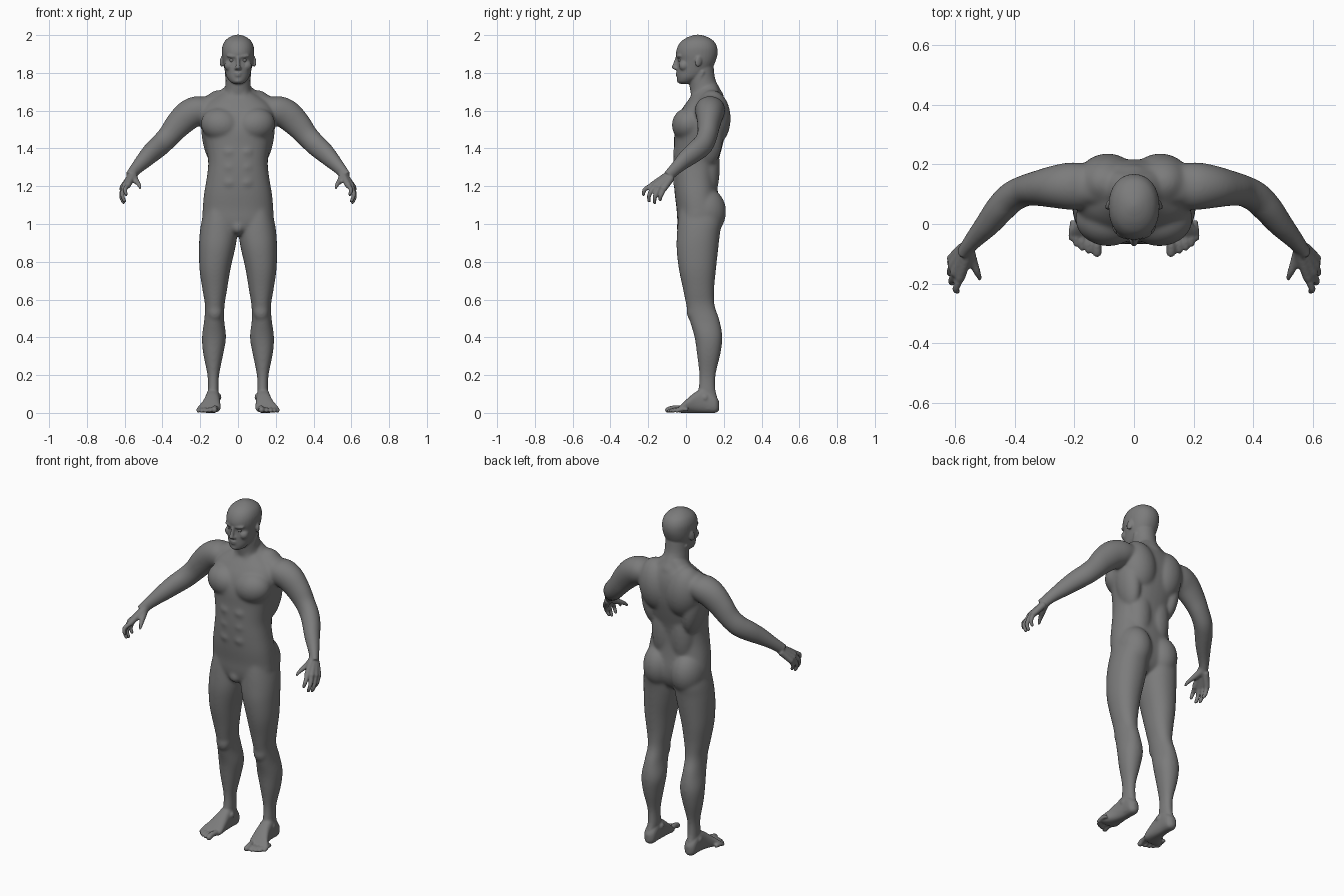
import bpy, bmesh, math
from mathutils import Vector, Matrix, Euler

bm = bmesh.new()


def loft(secs, axis=None, ref=(0, 0, 1), p=2.0, n=28, steps=4):
    """Smooth skin through sections (x, y, z, half_side, half_up)."""
    s = [Vector(q) for q in secs]
    pad = [s[0]] + s + [s[-1]]
    pts = []
    for i in range(len(s) - 1):
        a, b, c, d = pad[i:i + 4]
        for k in range(steps):
            t = k / steps
            pts.append((b * 2 + (c - a) * t + (a * 2 - b * 5 + c * 4 - d) * t * t
                        + (b * 3 - a - c * 3 + d) * t ** 3) * 0.5)
    pts.append(s[-1])
    cen = [Vector(q[:3]) for q in pts]
    rings = []
    for i, q in enumerate(pts):
        t = Vector(axis) if axis else cen[min(i + 1, len(cen) - 1)] - cen[max(i - 1, 0)]
        t.normalize()
        side = t.cross(Vector(ref)).normalized()
        up = side.cross(t)
        ring = []
        for k in range(n):
            ang = 2 * math.pi * k / n
            ca, sa = math.cos(ang), math.sin(ang)
            u = math.copysign(abs(ca) ** (2 / p), ca) * max(q[3], 0.002)
            v = math.copysign(abs(sa) ** (2 / p), sa) * max(q[4], 0.002)
            ring.append(bm.verts.new(cen[i] + side * u + up * v))
        rings.append(ring)
    for r0, r1 in zip(rings, rings[1:]):
        for k in range(n):
            bm.faces.new((r0[k], r0[(k + 1) % n], r1[(k + 1) % n], r1[k]))
    bm.faces.new(rings[0])
    bm.faces.new(rings[-1])


def column(rows, p=2.0, n=32):
    """Upright loft from rows (z, x0, x1, y0, y1)."""
    loft([((a + b) / 2, (c + d) / 2, z, (b - a) / 2, (d - c) / 2) for z, a, b, c, d in rows],
         axis=(0, 0, 1), ref=(0, 1, 0), p=p, n=n)


def blob(c, r, rot=(0, 0, 0)):
    m = Matrix.Translation(c) @ Euler(rot).to_matrix().to_4x4() @ Matrix.Diagonal((*r, 1))
    bmesh.ops.create_uvsphere(bm, u_segments=24, v_segments=14, radius=1, matrix=m)


def digit(path, r0, r1, ref=(0, 0, 1)):
    k = len(path) - 1
    loft([(*c, r0 + (r1 - r0) * i / k, r0 + (r1 - r0) * i / k) for i, c in enumerate(path)], ref=ref, n=14)
    blob(path[-1], (r1, r1, r1))


# Leg
column([(.02, .102, .165, .075, .168), (.07, .105, .162, .062, .168), (.12, .102, .16, .066, .156),
        (.2, .1, .162, .07, .157), (.31, .078, .184, .058, .182), (.4, .063, .191, .045, .193),
        (.49, .073, .179, .019, .178), (.57, .071, .175, .001, .152), (.65, .058, .188, -.015, .149),
        (.76, .04, .204, -.038, .159), (.87, .015, .207, -.05, .171), (.95, .003, .203, -.048, .18),
        (1.02, .01, .192, -.042, .19), (1.1, .03, .17, -.03, .17)], p=2.15)
blob((.122, .035, .535), (.04, .032, .05))          # kneecap
blob((.1, .085, .085), (.012, .018, .018))          # ankle bones
blob((.164, .1, .08), (.01, .018, .018))

# Foot: sections from heel to ball, soles on the ground
loft([(x, y, h / 2 + z0, w, h / 2)
      for x, y, z0, w, h in [(.133, .176, .015, .012, .045), (.133, .155, 0, .033, .09), (.133, .1, 0, .036, .13),
                             (.136, .05, 0, .041, .11), (.143, .01, 0, .05, .078),
                             (.153, -.02, 0, .06, .05), (.158, -.037, .002, .057, .032),
                             (.158, -.046, .007, .048, .018)]], axis=(0, -1, 0), p=2.5)
for x, y, r in [(.124, -.096, .0155), (.152, -.089, .0105), (.174, -.08, .0105), (.193, -.067, .0105), (.209, -.048, .0105)]:
    digit([(x - .006, y + .06, r + .008), (x, y + .025, r + .008), (x, y, r)], r, r)

# Arm and shoulder
loft([(.03, .125, 1.64, .05, .045), (.1, .125, 1.63, .065, .05), (.17, .127, 1.61, .077, .066),
      (.215, .127, 1.6, .08, .078), (.265, .125, 1.575, .072, .079), (.32, .12, 1.522, .06, .071),
      (.365, .112, 1.467, .053, .061), (.41, .09, 1.42, .052, .059), (.45, .05, 1.385, .05, .056),
      (.49, .0, 1.345, .043, .048), (.53, -.045, 1.303, .033, .037), (.56, -.08, 1.268, .025, .031),
      (.573, -.096, 1.252, .022, .03)])
# Neck-to-shoulder slope
loft([(.02, .12, 1.72, .05, .04), (.08, .125, 1.665, .058, .042), (.16, .125, 1.637, .06, .042),
      (.23, .125, 1.61, .055, .045)])

# Hand: palm strands and curled fingers
for base, k, mid, tip in [
        ((.552, -.09, 1.264), (.583, -.18, 1.205), (.598, -.218, 1.183), (.592, -.225, 1.157)),
        ((.56, -.086, 1.258), (.6, -.163, 1.203), (.613, -.194, 1.157), (.601, -.195, 1.122)),
        ((.566, -.082, 1.252), (.609, -.14, 1.197), (.618, -.164, 1.146), (.606, -.166, 1.114)),
        ((.57, -.078, 1.245), (.612, -.116, 1.188), (.616, -.132, 1.152), (.605, -.137, 1.129))]:
    digit([base, k], .02, .0165)
    digit([k, mid, tip], .0135, .0095, ref=(1, 0, 0))
digit([(.555, -.085, 1.255), (.54, -.125, 1.23), (.525, -.163, 1.21), (.517, -.185, 1.19)], .021, .0105)

# Trunk muscles, mostly buried so they only swell the skin
blob((.09, .012, 1.525), (.108, .087, .09), (0, -.2, .1))         # chest
blob((.09, .14, 1.56), (.105, .097, .15), (0, .15, -.1))          # shoulder blade
blob((.135, .11, 1.46), (.056, .085, .16), (0, .15, 0))           # flank
blob((.06, .11, 1.3), (.075, .069, .2))                           # lower back
blob((.09, .1, 1.065), (.095, .113, .13))                         # buttock
for z in (1.22, 1.3, 1.38):                                       # belly
    blob((.042, -.035, z), (.048, .034, .042))

# Face side features
blob((.03, -.036, 1.888), (.032, .015, .01), (0, -.1, .25))       # brow
blob((.045, -.01, 1.838), (.028, .028, .028))                     # cheekbone
blob((.011, -.05, 1.824), (.008, .012, .008))                     # nostril
blob((.086, .066, 1.86), (.008, .019, .03), (-.2, 0, .4))         # ear
loft([(.026, .03, 1.66, .012, .012), (.047, .064, 1.74, .014, .014), (.06, .09, 1.81, .012, .012)],
     ref=(0, 1, 0), n=14)                                         # neck cord

# Mirror everything so far to the other side
geo = bmesh.ops.duplicate(bm, geom=bm.verts[:] + bm.edges[:] + bm.faces[:])["geom"]
for v in geo:
    if isinstance(v, bmesh.types.BMVert):
        v.co.x = -v.co.x

# Torso
column([(z, -w, w, a, b) for z, w, a, b in [
    (.94, .05, -.01, .11), (.97, .12, -.035, .15), (1.02, .183, -.046, .175), (1.08, .187, -.05, .18),
    (1.16, .18, -.06, .17), (1.25, .165, -.066, .163), (1.33, .158, -.067, .172), (1.42, .172, -.063, .195),
    (1.5, .19, -.06, .212), (1.58, .195, -.037, .217), (1.63, .175, -.007, .212), (1.67, .125, .022, .2),
    (1.7, .075, .04, .183)]], p=2.35)
blob((0, -.018, .982), (.034, .034, .037))                        # groin

# Neck
column([(z, -w, w, a, b) for z, w, a, b in [
    (1.62, .085, .03, .2), (1.68, .08, .026, .2), (1.72, .069, .02, .178), (1.77, .065, .015, .154),
    (1.84, .066, .01, .146)]])

# Head
column([(z, -w, w, a, b) for z, w, a, b in [
    (1.742, .022, -.032, .015), (1.753, .041, -.043, .045), (1.775, .058, -.047, .085), (1.8, .067, -.048, .12),
    (1.83, .074, -.047, .142), (1.865, .081, -.044, .158), (1.9, .085, -.053, .167), (1.935, .084, -.046, .165),
    (1.965, .072, -.027, .15), (1.986, .05, .003, .122), (1.998, .025, .035, .09), (2.002, .006, .055, .07)]], p=2.15)
loft([(0, -.042, 1.888, .009, .012), (0, -.05, 1.865, .009, .012), (0, -.058, 1.842, .011, .013),
      (0, -.062, 1.826, .013, .013), (0, -.05, 1.815, .009, .008)], axis=(0, 0, 1), ref=(0, 1, 0), n=16)  # nose
blob((0, -.042, 1.798), (.023, .013, .0055))                      # lips
blob((0, -.041, 1.786), (.02, .013, .0055))
blob((0, -.033, 1.758), (.022, .015, .013))                       # chin

# Fuse the parts into one skin
bmesh.ops.recalc_face_normals(bm, faces=bm.faces[:])
me = bpy.data.meshes.new("body")
bm.to_mesh(me)
bm.free()
body = bpy.data.objects.new("body", me)
bpy.context.collection.objects.link(body)
bpy.context.view_layer.objects.active = body
body.select_set(True)
fuse = body.modifiers.new("fuse", 'REMESH')
fuse.mode = 'VOXEL'
fuse.voxel_size = .0052
fuse.use_smooth_shade = True
bpy.ops.object.modifier_apply(modifier="fuse")

# Blend muscles strongly on trunk and limbs, lightly on head, hands and feet
fade = lambda v, a, b: min(max((v - a) / (b - a), 0), 1)
group = body.vertex_groups.new(name="flesh")
for v in body.data.vertices:
    w = fade(v.co.z, .1, .2) * fade(-v.co.z, -1.75, -1.69) * fade(-abs(v.co.x), -.57, -.52)
    if w > 0:
        group.add([v.index], w, 'REPLACE')
for name, count, vg in (("blend", 40, "flesh"), ("soften", 4, "")):
    soft = body.modifiers.new(name, 'SMOOTH')
    soft.factor = .5
    soft.iterations = count
    soft.vertex_group = vg

# Eyes
for name, s in (("eye_left", 1), ("eye_right", -1)):
    bpy.ops.mesh.primitive_uv_sphere_add(segments=20, ring_count=12, radius=.0125, location=(s * .032, -.029, 1.868))
    bpy.context.object.name = name
    bpy.ops.object.shade_smooth()

# Dark grey skin
grey = bpy.data.materials.new("dark_grey")
grey.diffuse_color = (.2, .2, .2, 1)
for ob in bpy.context.collection.objects:
    ob.data.materials.clear()
    ob.data.materials.append(grey)
